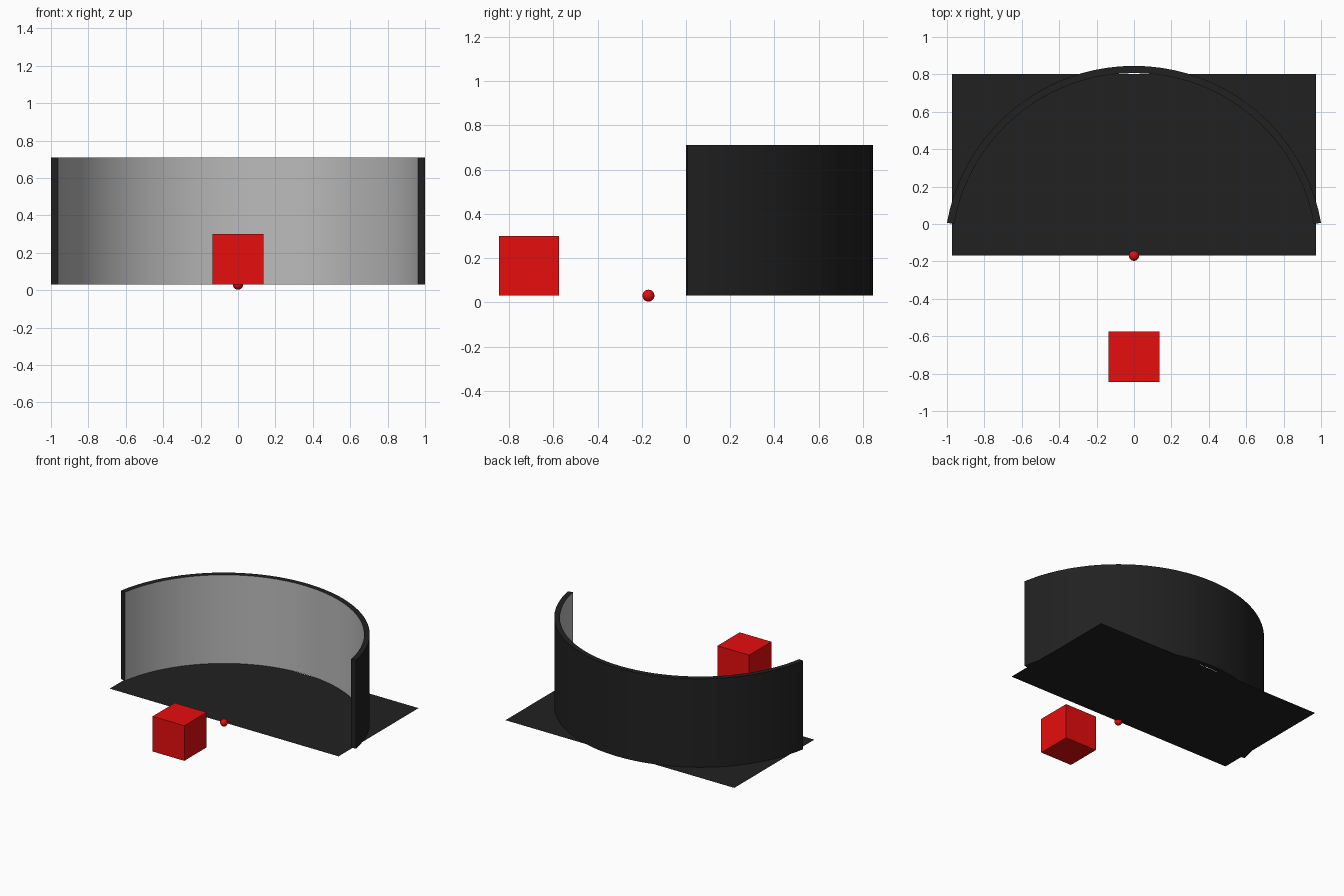
import bpy, bmesh, math

if "Cube" in bpy.data.objects:
    bpy.data.objects.remove(bpy.data.objects["Cube"])

CY, Z0, Z1 = -0.17, 0.03, 0.71


def material(name, r, g, b):
    m = bpy.data.materials.new(name)
    m.diffuse_color = (r, g, b, 1)
    m.use_nodes = True
    m.node_tree.nodes["Principled BSDF"].inputs["Base Color"].default_value = m.diffuse_color
    return m


dark = material("dark", 0.015, 0.015, 0.015)
grey = material("screen_grey", 0.5, 0.5, 0.5)
red = material("red", 0.8, 0.004, 0.004)


def finish(name, bm, mats, smooth=False):
    bmesh.ops.recalc_face_normals(bm, faces=bm.faces)
    me = bpy.data.meshes.new(name)
    bm.to_mesh(me)
    bm.free()
    ob = bpy.data.objects.new(name, me)
    bpy.context.collection.objects.link(ob)
    for m in mats:
        me.materials.append(m)
    if smooth:
        bpy.ops.object.select_all(action='DESELECT')
        ob.select_set(True)
        bpy.context.view_layer.objects.active = ob
        bpy.ops.object.shade_smooth_by_angle(angle=math.radians(30))
    return ob


# Curved screen: rectangular section swept through 160 degrees, grey inside
R_IN, R_OUT, STEPS = 0.977, 1.0155, 40
bm = bmesh.new()
rings = []
for i in range(STEPS + 1):
    a = math.radians(10 + 160 * i / STEPS)
    rings.append([bm.verts.new((r * math.cos(a), CY + r * math.sin(a), z))
                  for r, z in ((R_IN, Z0), (R_IN, Z1), (R_OUT, Z1), (R_OUT, Z0))])
for p, q in zip(rings, rings[1:]):
    for k in range(4):
        n = (k + 1) % 4
        f = bm.faces.new((p[k], p[n], q[n], q[k]))
        f.material_index = 1 if k == 0 else 0
bm.faces.new(rings[0])
bm.faces.new(rings[-1])
finish("curved_screen", bm, [dark, grey], True)

# Flat floor sheet
bm = bmesh.new()
bm.faces.new([bm.verts.new((x, y, Z0)) for x, y in
              ((-0.973, -0.168), (0.973, -0.168), (0.973, 0.803), (-0.973, 0.803))])
finish("floor_sheet", bm, [dark])

# Cube in front of the screen
bm = bmesh.new()
bmesh.ops.create_cube(bm, size=0.27)
bmesh.ops.translate(bm, verts=bm.verts, vec=(0, -0.71, Z0 + 0.135))
finish("red_cube", bm, [red])

# Small ball marking the centre of the arc
bm = bmesh.new()
bmesh.ops.create_uvsphere(bm, u_segments=32, v_segments=16, radius=0.027)
bmesh.ops.translate(bm, verts=bm.verts, vec=(0, CY, Z0))
finish("centre_ball", bm, [red], True)
